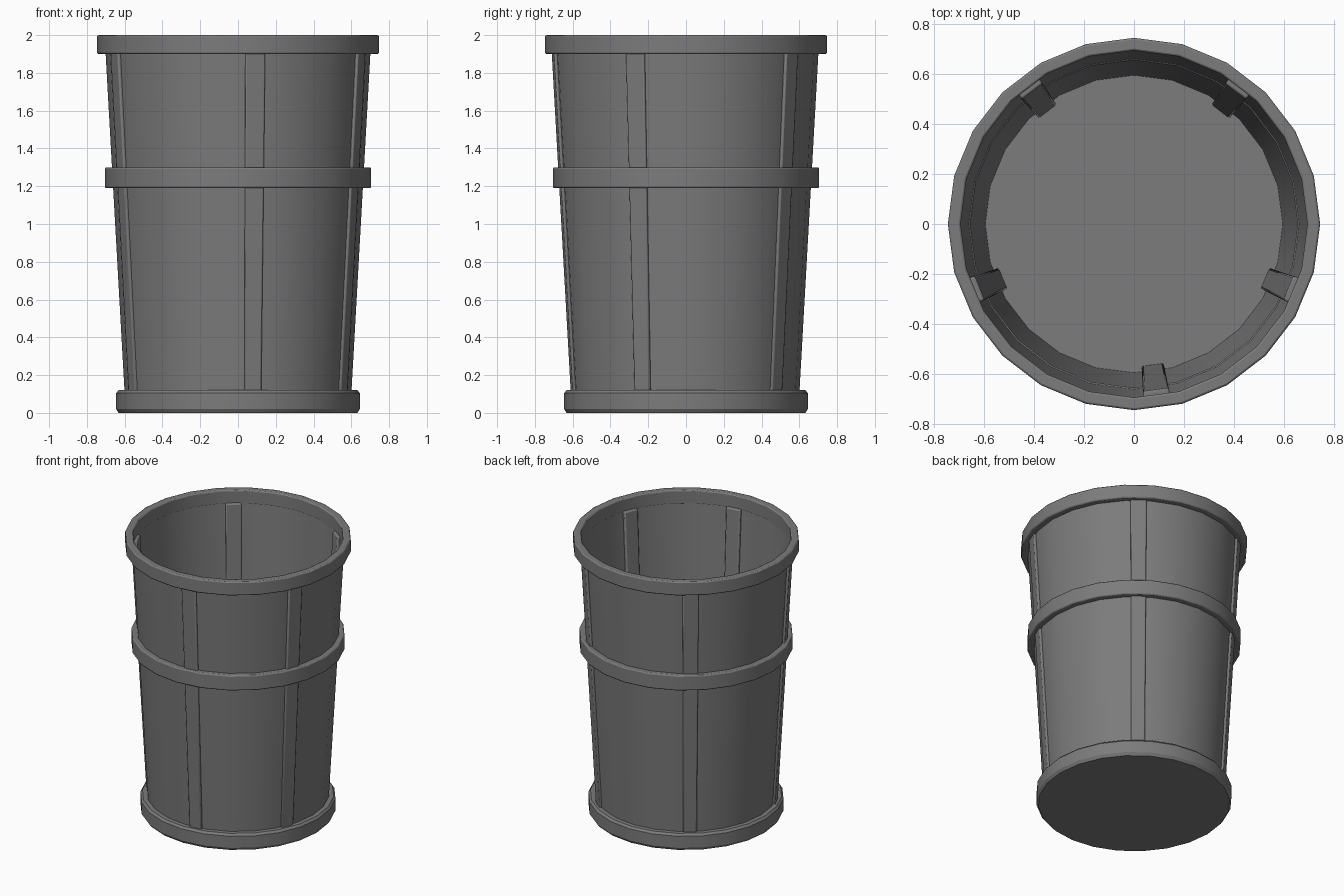
import bpy
import bmesh
import math
from mathutils import Matrix

SIDES = 24

if "Cube" in bpy.data.objects:
    bpy.data.objects.remove(bpy.data.objects["Cube"])

# One flat grey for the whole bin
grey = bpy.data.materials.new("dark_grey")
grey.use_nodes = True
colour = (0.2, 0.2, 0.2, 1)
grey.diffuse_color = colour
grey.node_tree.nodes["Principled BSDF"].inputs["Base Color"].default_value = colour


def wall_radius(z):
    """Outer radius of the tapered wall at a height."""
    return 0.6 + 0.056 * (z - 0.1)


def finish(name, bm, bevel=0):
    bmesh.ops.recalc_face_normals(bm, faces=bm.faces)
    mesh = bpy.data.meshes.new(name)
    bm.to_mesh(mesh)
    bm.free()
    obj = bpy.data.objects.new(name, mesh)
    bpy.context.collection.objects.link(obj)
    mesh.materials.append(grey)
    if bevel:
        mod = obj.modifiers.new("soft_edges", "BEVEL")
        mod.width = bevel
        mod.segments = 2
        mod.limit_method = "ANGLE"
        mod.angle_limit = math.radians(40)
    bpy.ops.object.select_all(action="DESELECT")
    obj.select_set(True)
    bpy.context.view_layer.objects.active = obj
    bpy.ops.object.shade_smooth_by_angle(angle=math.radians(30))
    return obj


def lathe(name, profile, bevel=0, solid=False):
    """Turn a profile of (radius, z) around z; solid caps both ends."""
    bm = bmesh.new()
    rings = []
    for r, z in profile:
        rings.append([bm.verts.new((r * math.cos(i * math.tau / SIDES),
                                    r * math.sin(i * math.tau / SIDES), z))
                      for i in range(SIDES)])
    pairs = list(zip(rings, rings[1:]))
    if solid:
        bm.faces.new(rings[0])
        bm.faces.new(rings[-1])
    else:
        pairs.append((rings[-1], rings[0]))
    for a, b in pairs:
        for i in range(SIDES):
            j = (i + 1) % SIDES
            bm.faces.new((a[i], a[j], b[j], b[i]))
    return finish(name, bm, bevel)


def hoop(name, z0, z1, outer, inner):
    return lathe(name, [(outer, z0), (outer, z1), (inner, z1), (inner, z0)], 0.008)


# Thin tapered wall
low, high = 0.1, 1.95
lathe("wall", [(wall_radius(low), low), (wall_radius(high), high),
               (wall_radius(high) - 0.005, high), (wall_radius(low) - 0.005, low)])

# Solid base and two hoops
lathe("base", [(0.632, 0), (0.645, 0.02), (0.645, 0.105), (0.632, 0.12)], solid=True)
hoop("middle_hoop", 1.19, 1.3, 0.705, 0.656)
hoop("rim", 1.9, 2.0, 0.746, 0.695)


# Upright slats that pass through the wall, one on the middle of a wall facet
def slat(name, angle):
    bm = bmesh.new()
    bmesh.ops.create_cube(bm, size=1)
    for v in bm.verts:
        z = 1.91 if v.co.z > 0 else 0.11
        r = wall_radius(z)
        scale = r / 0.6
        offset = 0.01 if v.co.x > 0 else -0.032
        half = 0.045 * scale
        v.co = (r + offset, math.copysign(half, v.co.y), z)
    bmesh.ops.rotate(bm, verts=bm.verts, matrix=Matrix.Rotation(angle, 3, "Z"))
    return finish(name, bm, 0.008)


for i in range(5):
    slat(f"slat_{i + 1}", math.radians(-22.5 + 75 * i))
